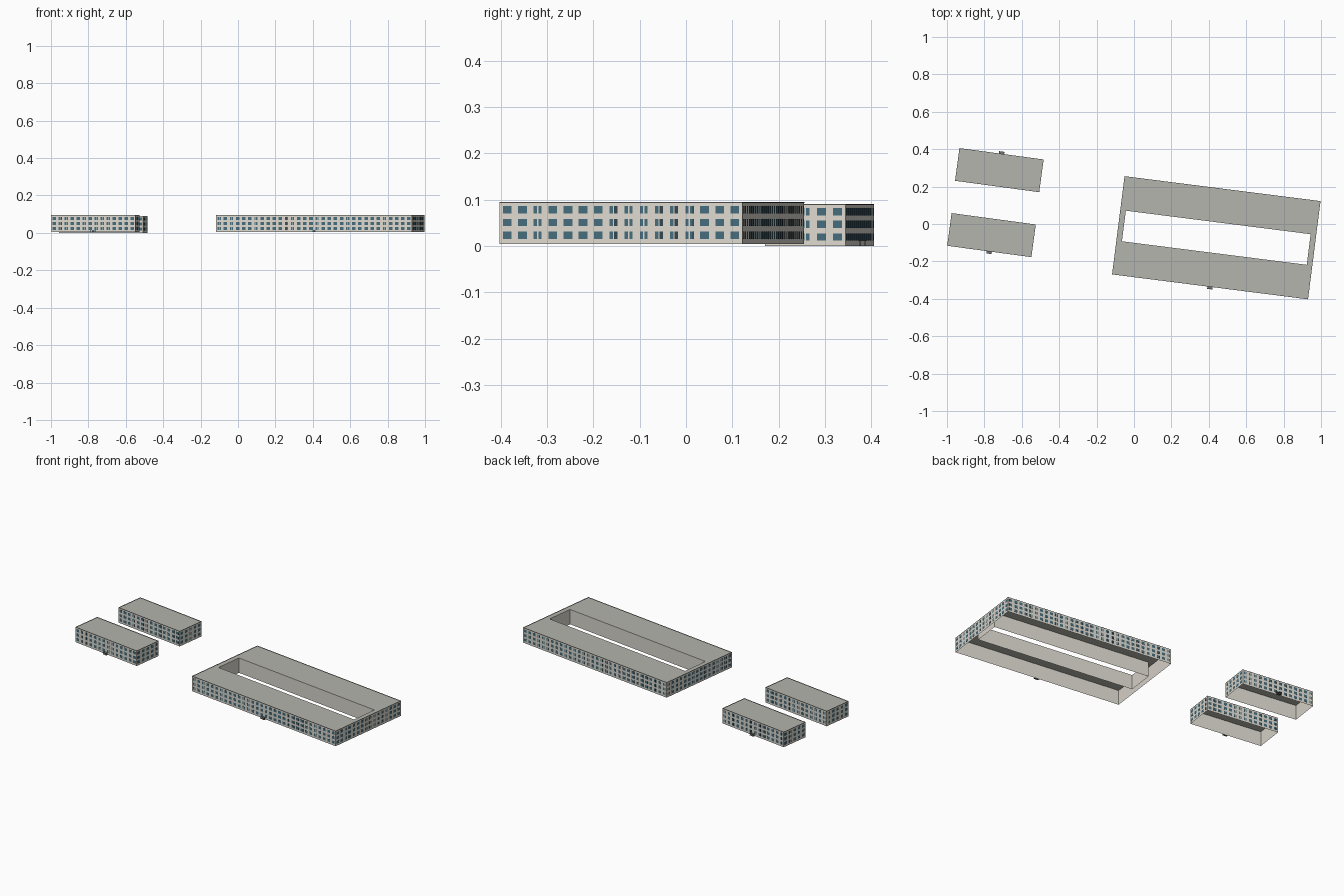
import bpy, bmesh, math, random
from mathutils import Matrix, Vector

if "Cube" in bpy.data.objects:
    bpy.data.objects.remove(bpy.data.objects["Cube"])

random.seed(7)


def material(name, rgb):
    m = bpy.data.materials.new(name)
    m.diffuse_color = (*rgb, 1)
    m.use_nodes = True
    m.node_tree.nodes["Principled BSDF"].inputs["Base Color"].default_value = m.diffuse_color
    return m


WALL = material("pale_render", (0.73, 0.70, 0.63))
ROOF = material("roof_grey", (0.46, 0.46, 0.42))
TRIM = material("dark_grey_trim", (0.17, 0.17, 0.16))
GLASS = material("teal_glass", (0.06, 0.15, 0.20))
DARK = material("dark_glass", (0.035, 0.06, 0.075))


def finish(bm, name, mats, centre, angle):
    """Turn a bmesh into an object, placed and turned on the site."""
    me = bpy.data.meshes.new(name)
    bm.to_mesh(me)
    bm.free()
    for m in mats:
        me.materials.append(m)
    ob = bpy.data.objects.new(name, me)
    ob.location = (centre[0], centre[1], 0)
    ob.rotation_euler.z = math.radians(angle)
    bpy.context.collection.objects.link(ob)


def box(bm, lo, hi, mat=0, frame=Matrix()):
    """Box between two corners, in the given frame."""
    lo, hi = Vector(lo), Vector(hi)
    m = frame @ Matrix.Translation((lo + hi) / 2) @ Matrix.Diagonal((*(hi - lo), 1))
    for v in bmesh.ops.create_cube(bm, size=1, matrix=m)["verts"]:
        for f in v.link_faces:
            f.material_index = mat


def ring(bm, x, y, z):
    return [bm.verts.new((sx * x, sy * y, z))
            for sx, sy in ((-1, -1), (1, -1), (1, 1), (-1, 1))]


def bridge(bm, a, b):
    for i in range(4):
        j = (i + 1) % 4
        bm.faces.new((a[i], a[j], b[j], b[i]))


def side_frame(hx, hy, side):
    """Frame of a wall: x along it, -y outward, origin at its foot centre."""
    dist = hy if side % 2 == 0 else hx
    return Matrix.Rotation(side * math.pi / 2, 4, 'Z') @ Matrix.Translation((0, -dist, 0))


def building(name, centre, angle, length, width, z0, z1, bays, door_side, court=None):
    hx, hy = length / 2, width / 2
    roof_z = z1 - 0.002
    place = (centre, angle)

    # outer walls, open underneath, and the courtyard walls
    bm = bmesh.new()
    bridge(bm, ring(bm, hx, hy, z0), ring(bm, hx, hy, z1))
    if court:
        cx, cy = court[0] / 2, court[1] / 2
        bridge(bm, ring(bm, cx, cy, roof_z), ring(bm, cx, cy, z0))
    finish(bm, name + "_walls", [WALL], *place)

    # flat roof
    bm = bmesh.new()
    outer = ring(bm, hx, hy, roof_z)
    if court:
        bridge(bm, outer, ring(bm, cx, cy, roof_z))
    else:
        bm.faces.new(outer)
    finish(bm, name + "_roof", [ROOF], *place)

    # low parapet strip around the roof
    bm = bmesh.new()
    for s in range(4):
        half = hx if s % 2 == 0 else hy
        box(bm, (-half, -0.0005, z1 - 0.002), (half, 0.001, z1), 0, side_frame(hx, hy, s))
    finish(bm, name + "_parapet", [TRIM], *place)

    # windows: three floors, each bay a wide pane or a pair of narrow ones
    bm = bmesh.new()
    for s in range(4):
        frame = side_frame(hx, hy, s)
        span = length if s % 2 == 0 else width
        n = bays[s % 2]
        for i in range(n):
            x = (i + 0.5) * span / n - span / 2
            kind = random.choice("WWWWWPPD")
            if kind == "W":
                panes = [(-0.0095, 0.0095, 0)]
            elif kind == "P":
                panes = [(-0.0085, -0.0015, 0), (0.0015, 0.0085, 0)]
            else:
                panes = [(-0.0085, -0.001, 0), (0.001, 0.0085, 1)]
            for floor in range(3):
                z = z0 + 0.0115 + floor * 0.0272
                for a, b, mat in panes:
                    box(bm, (x + a, -0.0006, z), (x + b, -0.0001, z + 0.016), mat, frame)
    finish(bm, name + "_windows", [GLASS, DARK], *place)

    # entrance: step, door, canopy and two posts
    frame = side_frame(hx, hy, door_side)
    bm = bmesh.new()
    box(bm, (-0.014, -0.013, z0), (0.014, 0, z0 + 0.0015), 0, frame)
    box(bm, (-0.014, -0.013, z0 + 0.0105), (0.014, 0, z0 + 0.012), 0, frame)
    for sx in (-0.012, 0.012):
        box(bm, (sx - 0.0007, -0.012, z0), (sx + 0.0007, -0.0106, z0 + 0.011), 0, frame)
    box(bm, (-0.007, -0.001, z0 + 0.0015), (0.007, -0.0002, z0 + 0.0105), 1, frame)
    finish(bm, name + "_entrance", [TRIM, GLASS], *place)


building("courtyard_block", (0.440, -0.0735), -7.25, 1.055, 0.528, 0.004, 0.095,
         (32, 16), 0, court=(0.996, 0.165))
building("front_block", (-0.762, -0.0595), -7.7, 0.453, 0.175, 0.004, 0.095, (14, 5), 0)
building("rear_block", (-0.720, 0.288), -7.7, 0.453, 0.175, 0.0, 0.091, (14, 5), 2)
